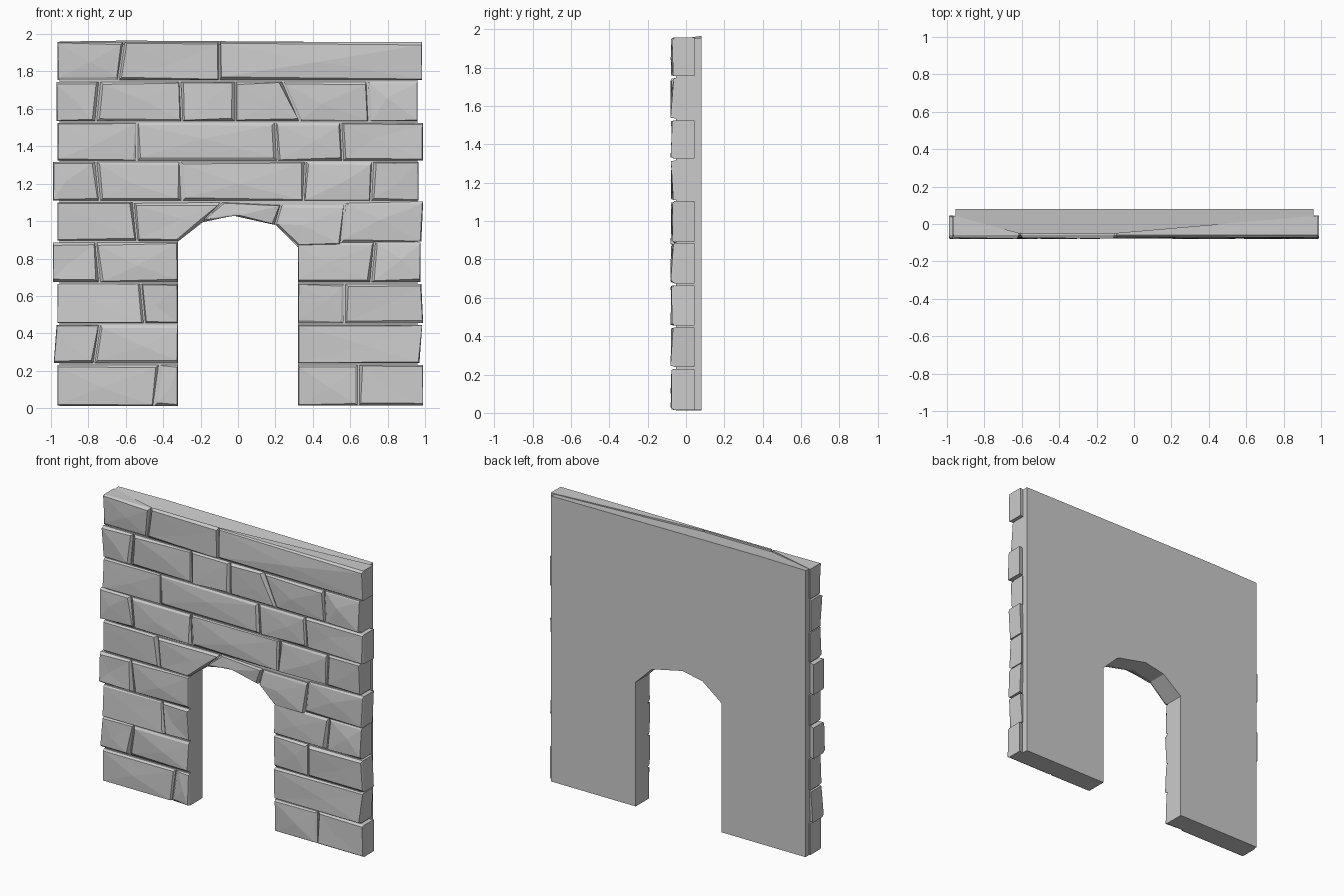
import bpy, bmesh, random
from mathutils import Vector

if "Cube" in bpy.data.objects:
    bpy.data.objects.remove(bpy.data.objects["Cube"])

random.seed(4)
BACK, FACE, FRONT = 0.08, -0.052, -0.077
GAP = 0.005


def make_object(name, bm):
    bmesh.ops.recalc_face_normals(bm, faces=bm.faces)
    mesh = bpy.data.meshes.new(name)
    bm.to_mesh(mesh)
    bm.free()
    bpy.context.collection.objects.link(bpy.data.objects.new(name, mesh))


def wall_backing():
    # one arched outline extruded through the wall thickness
    outline = [(-.955, .012), (-.322, .012), (-.322, .89), (-.18, 1.0), (-.03, 1.03),
               (.2, .98), (.322, .86), (.322, .015), (.96, .015), (.96, 1.955),
               (-.6, 1.965), (-.955, 1.96)]
    bm = bmesh.new()
    face = bm.faces.new([bm.verts.new((x, BACK, z)) for x, z in outline])
    ext = bmesh.ops.extrude_face_region(bm, geom=[face])
    for v in ext["geom"]:
        if isinstance(v, bmesh.types.BMVert):
            v.co.y = FACE
            v.co.z = min(v.co.z, 1.945)
    make_object("wall_backing", bm)


def stone(bm, poly):
    # chiselled block: root ring, shoulder ring, inset face ring and a face centre
    pts = [Vector(p) for p in poly]
    c = sum(pts, Vector((0, 0))) / len(pts)
    rings = [[], [], []]
    for p in pts:
        outer = abs(p.x) > .93
        edge = outer or abs(abs(p.x) - .322) < .004
        d = c - p
        sx, sz = (1 if d.x > 0 else -1), (1 if d.y > 0 else -1)
        gx = 0 if edge else GAP
        x, z = p.x + sx * gx, p.y + sz * GAP
        rings[0].append(bm.verts.new((x, .045 if outer else FACE + .004, z)))
        rings[1].append(bm.verts.new((x, FACE - .008, z)))
        i, j = random.uniform(.002, .016), random.uniform(.002, .016)
        rings[2].append(bm.verts.new((x + sx * i * (.4 if edge else 1),
                                      FRONT + random.uniform(-.004, .013), z + sz * j)))
    n = len(pts)
    for a, b in zip(rings, rings[1:]):
        for k in range(n):
            bm.faces.new((a[k], a[(k + 1) % n], b[(k + 1) % n], b[k]))
    bm.faces.new(rings[0])
    mid = bm.verts.new((c.x + random.uniform(-.05, .05), FRONT + random.uniform(-.004, .004),
                        c.y + random.uniform(-.02, .02)))
    for k in range(n):
        bm.faces.new((rings[2][k], rings[2][(k + 1) % n], mid))


def course(name, z0, z1, *runs):
    # each run lists joint positions; a pair gives a slanted joint (bottom, top)
    bm = bmesh.new()
    for run in runs:
        joints = [j if isinstance(j, tuple) else (j, j) for j in run]
        for (a0, a1), (b0, b1) in zip(joints, joints[1:]):
            stone(bm, [(a0, z0), (b0, z0), (b1, z1), (a1, z1)])
    make_object(name, bm)


wall_backing()

# pier courses either side of the doorway
course("course_1", .01, .235, [-.965, (-.45, -.42), -.322], [.322, .645, .99])
course("course_2", .235, .45, [(-.985, -.97), (-.77, -.74), -.322], [.322, (.97, .985)])
course("course_3", .45, .67, [-.965, (-.5, -.52), -.322], [.322, .57, (.99, .98)])
course("course_4", .67, .89, [-.99, (-.74, -.76), -.322], [.322, (.71, .73), .975])

# arch course, cut to follow the opening
arch = bmesh.new()
for poly in (
    [(-.965, .89), (-.54, .89), (-.56, 1.105), (-.965, 1.105)],
    [(-.54, .89), (-.322, .888), (-.19, .99), (-.09, 1.105), (-.56, 1.1)],
    [(-.19, .99), (-.03, 1.024), (.2, .975), (.23, 1.09), (-.09, 1.105)],
    [(.2, .975), (.322, .865), (.55, .87), (.57, 1.09), (.23, 1.09)],
    [(.55, .88), (.98, .885), (.99, 1.11), (.57, 1.1)],
):
    stone(arch, poly)
make_object("arch_course", arch)

# courses above the doorway
course("course_6", 1.105, 1.32, [-.99, (-.74, -.76), (-.3, -.31), (.35, .36), (.71, .72), .965])
course("course_7", 1.32, 1.53, [-.965, -.54, (.21, .2), (.56, .55), .99])
course("course_8", 1.53, 1.75, [-.97, (-.76, -.74), (-.3, -.31), -.015, (.33, .24), (.7, .69), .96])
course("course_9", 1.75, 1.962, [-.965, (-.64, -.61), -.1, .985])
